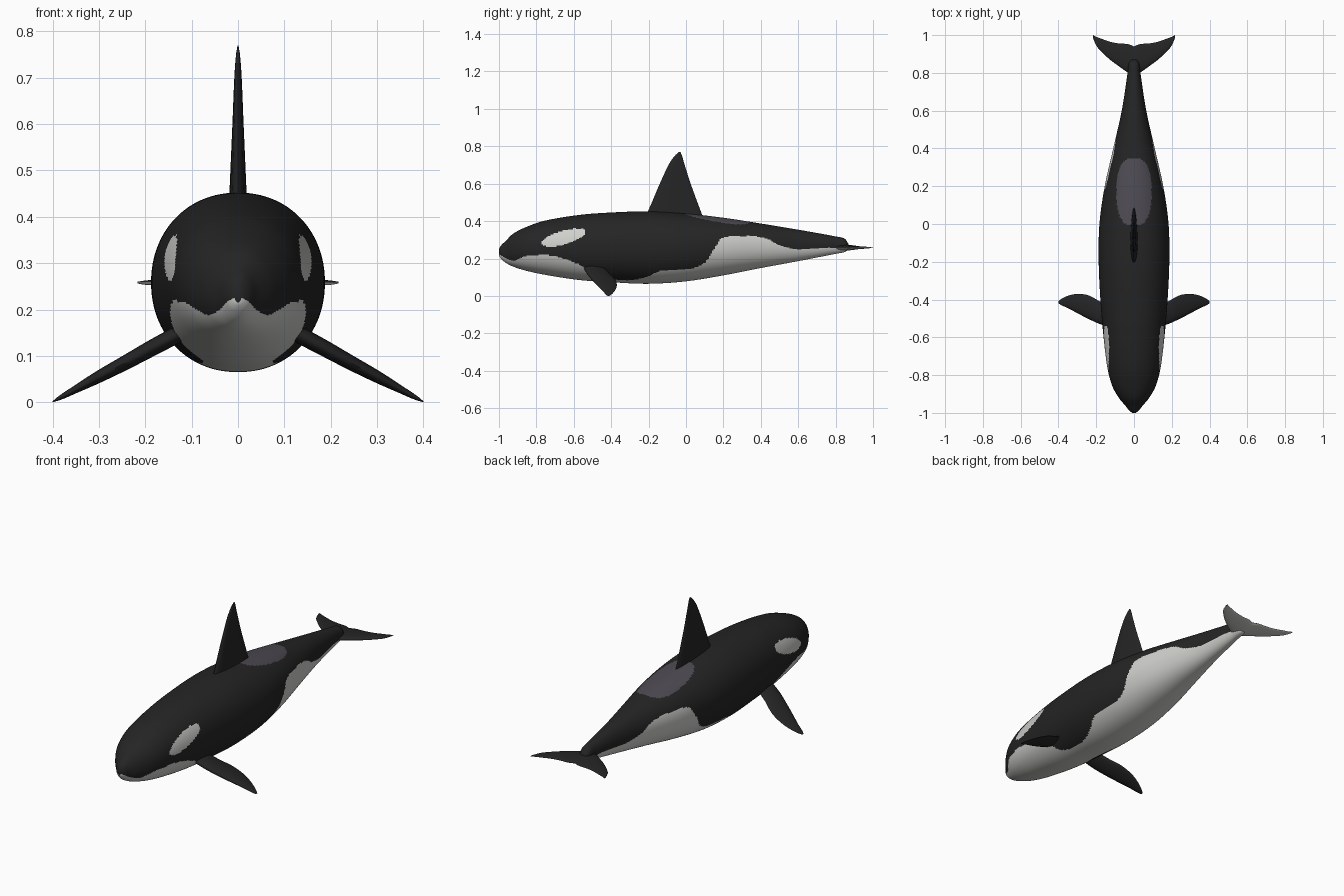
import bpy, bmesh, math
from mathutils import Vector

if "Cube" in bpy.data.objects:
    bpy.data.objects.remove(bpy.data.objects["Cube"])


def material(name, rgb):
    m = bpy.data.materials.new(name)
    m.diffuse_color = (*rgb, 1)
    m.use_nodes = True
    m.node_tree.nodes["Principled BSDF"].inputs["Base Color"].default_value = m.diffuse_color
    return m


BLACK = material("black skin", (0.018, 0.018, 0.018))
WHITE = material("white skin", (0.62, 0.63, 0.60))
GREY = material("saddle grey", (0.075, 0.07, 0.085))


def sample(keys, t):
    """Smooth curve through keys, each key being (t, value, value...)."""
    i = 0
    while i < len(keys) - 2 and t > keys[i + 1][0]:
        i += 1
    a, b = keys[i], keys[i + 1]
    p, n = keys[max(i - 1, 0)], keys[min(i + 2, len(keys) - 1)]
    d = b[0] - a[0]
    u = min(max((t - a[0]) / d, 0), 1)
    out = []
    for k in range(1, len(a)):
        m0 = (b[k] - p[k]) / (b[0] - p[0]) * d
        m1 = (n[k] - a[k]) / (n[0] - a[0]) * d
        out.append((2*u**3 - 3*u**2 + 1) * a[k] + (u**3 - 2*u**2 + u) * m0
                   + (3*u**2 - 2*u**3) * b[k] + (u**3 - u**2) * m1)
    return out


def loft(name, rings, mats, rule=None):
    """Skin a list of closed rings, cap the ends, colour faces by rule."""
    bm = bmesh.new()
    rows = [[bm.verts.new(p) for p in r] for r in rings]
    n = len(rows[0])
    for r, s in zip(rows, rows[1:]):
        for j in range(n):
            k = (j + 1) % n
            bm.faces.new((r[j], r[k], s[k], s[j]))
    bm.faces.new(rows[0])
    bm.faces.new(rows[-1])
    bmesh.ops.recalc_face_normals(bm, faces=bm.faces)
    bm.normal_update()
    if rule:
        for f in bm.faces:
            f.material_index = rule(f.calc_center_median(), f.normal)
    me = bpy.data.meshes.new(name)
    bm.to_mesh(me)
    bm.free()
    for m in mats:
        me.materials.append(m)
    ob = bpy.data.objects.new(name, me)
    bpy.context.collection.objects.link(ob)
    bpy.ops.object.select_all(action='DESELECT')
    ob.select_set(True)
    bpy.context.view_layer.objects.active = ob
    bpy.ops.object.shade_smooth_by_angle(angle=math.radians(50))
    return ob


def blade(lead, trail, half, normal, n=20):
    """Streamlined section from leading to trailing edge."""
    pts = []
    for j in range(n):
        a = 2 * math.pi * j / n
        t = (1 - math.cos(a)) / 2
        pts.append(lead.lerp(trail, t) + normal * half * math.sin(a) * (1.15 - 0.5 * t))
    return pts


def spread(a, b, n):
    return [a + (b - a) * i / (n - 1) for i in range(n)]


# Body outline: y, top z, bottom z, half width
BODY = [(-1.0, .25, .215, .008), (-.99, .268, .20, .024), (-.965, .293, .178, .043),
        (-.925, .332, .157, .077), (-.86, .366, .136, .114), (-.76, .401, .114, .141),
        (-.57, .433, .085, .164), (-.4, .446, .073, .178), (-.2, .452, .065, .187),
        (0, .44, .078, .183), (.2, .418, .11, .155), (.4, .387, .149, .110),
        (.6, .354, .186, .065), (.8, .318, .225, .034), (.85, .305, .235, .028),
        (.87, .275, .25, .015)]

# Upper edge of the white underside: y, z
BELLY = [(-1.0, .225), (-.96, .20), (-.92, .188), (-.86, .212), (-.8, .218),
         (-.72, .215), (-.62, .188), (-.53, .145), (-.46, .098), (-.3, .085),
         (-.2, .105), (-.14, .133), (.02, .145), (.1, .178), (.15, .25),
         (.19, .308), (.285, .32), (.42, .31), (.5, .272), (.6, .25),
         (.77, .257), (.9, .25)]


def body_colour(c, normal):
    if c.z < sample(BELLY, c.y)[0]:
        return 1
    # Tilted oval patch behind each eye
    dy, dz, a = c.y + .655, c.z - .312, math.radians(16)
    u = dy * math.cos(a) + dz * math.sin(a)
    v = dz * math.cos(a) - dy * math.sin(a)
    if (u / .122) ** 2 + (v / .036) ** 2 < 1:
        return 1
    # Saddle behind the dorsal fin
    if c.z > .3 and (abs(c.x) / .093) ** 2.5 + (abs(c.y - .17) / .18) ** 2.5 < 1:
        return 2
    return 0


def body_ring(y, n=144):
    top, bottom, w = sample(BODY, y)
    zc, h = (top + bottom) / 2, (top - bottom) / 2
    ring = []
    for j in range(n):
        a = 2 * math.pi * (j + .5) / n
        c, s = math.cos(a), math.sin(a)
        ring.append(Vector((w * math.copysign(abs(c) ** .95, c), y,
                            zc + h * math.copysign(abs(s) ** .95, s))))
    return ring


ys = spread(-1, -.9, 24)[:-1] + spread(-.9, .85, 220) + [.857, .864, .87]
loft("body", [body_ring(y) for y in ys], [BLACK, WHITE, GREY], body_colour)

# Dorsal fin: z, leading y, trailing y, half thickness
DORSAL = [(.40, -.235, .10, .022), (.45, -.205, .08, .020), (.6, -.14, .025, .013),
          (.71, -.088, -.01, .008), (.755, -.055, -.023, .004), (.77, -.037, -.03, .001)]
rings = []
for z in spread(.40, .77, 24):
    lead, trail, half = sample(DORSAL, z)
    rings.append(blade(Vector((0, lead, z)), Vector((0, trail, z)), half, Vector((1, 0, 0))))
loft("dorsal_fin", rings, [BLACK])

# Flippers: x, leading y, trailing y, z, half thickness
FLIPPER = [(.11, -.55, -.44, .157, .02), (.18, -.53, -.41, .12, .019),
           (.24, -.503, -.378, .087, .017), (.30, -.472, -.37, .055, .014),
           (.35, -.445, -.38, .028, .009), (.385, -.43, -.397, .009, .005),
           (.40, -.42, -.408, .001, .001)]
for side, label in ((1, "right"), (-1, "left")):
    rings = []
    for x in spread(.11, .40, 26):
        lead, trail, z, half = sample(FLIPPER, x)
        rings.append(blade(Vector((side * x, lead, z)), Vector((side * x, trail, z)),
                           half, Vector((side * .47, 0, .88))))
    loft(label + "_flipper", rings, [BLACK])

# Tail flukes: x, leading y, trailing y, half thickness
FLUKE = [(0, .785, .94, .017), (.03, .80, .952, .014), (.08, .835, .956, .011),
         (.127, .87, .965, .009), (.17, .91, .98, .007), (.2, .945, .991, .005),
         (.217, .985, 1.0, .002)]
rings = []
for x in spread(-.217, .217, 53):
    lead, trail, half = sample(FLUKE, abs(x))
    rings.append(blade(Vector((x, lead, .258)), Vector((x, trail, .258)),
                       half, Vector((0, 0, 1))))
loft("tail_flukes", rings, [BLACK, WHITE], lambda c, n: 1 if n.z < -.05 else 0)
